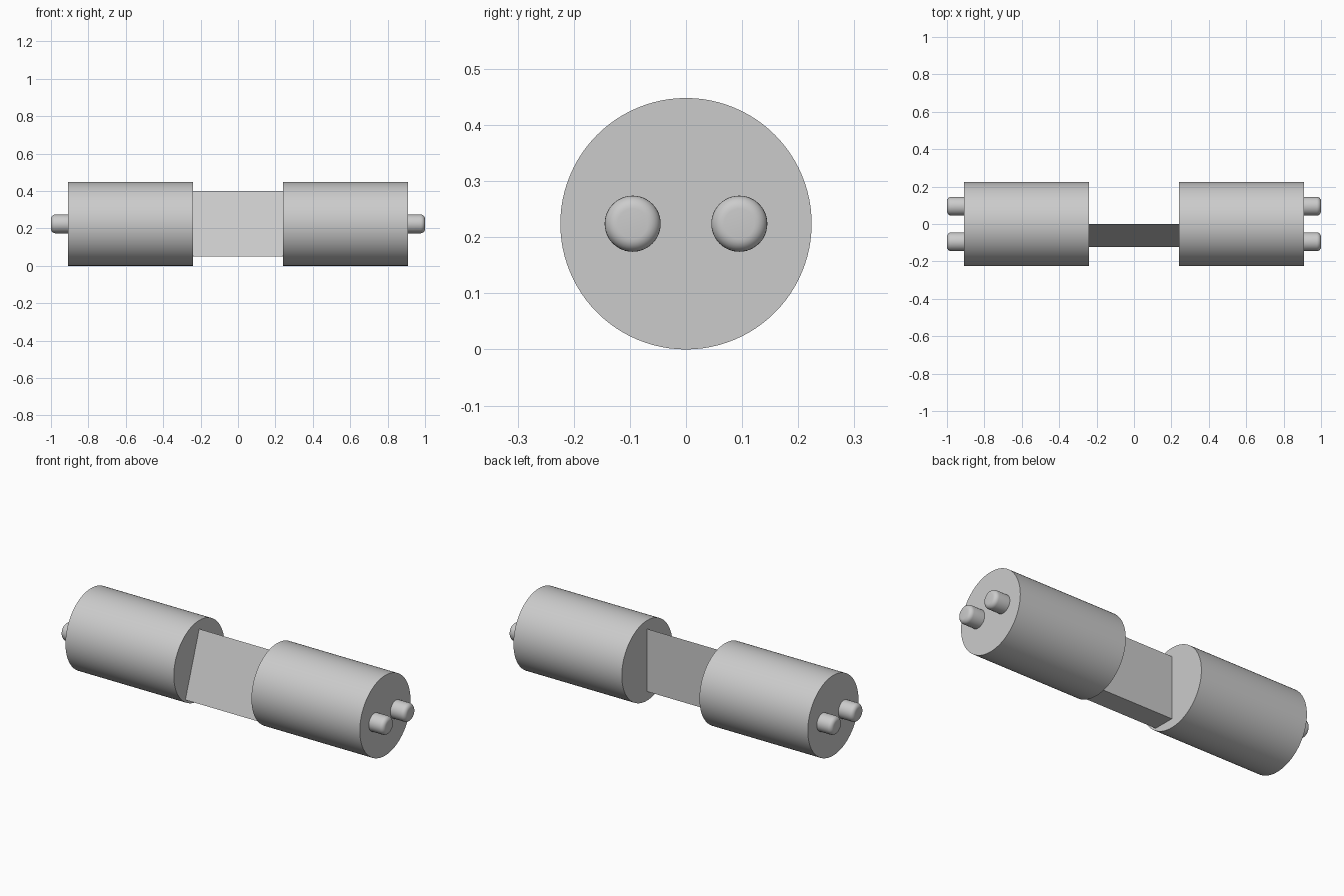
import bpy, bmesh, math
from mathutils import Vector

cube = bpy.data.objects.get("Cube")
if cube:
    bpy.data.objects.remove(cube, do_unlink=True)

GREY = (0.6, 0.6, 0.6, 1.0)
grey = bpy.data.materials.new("plain_grey")
grey.use_nodes = True
grey.diffuse_color = GREY
grey.node_tree.nodes["Principled BSDF"].inputs["Base Color"].default_value = GREY

RADIUS = 0.224       # barrel radius, also the height of the axis
INNER, OUTER = 0.24, 0.91
PIN_R, PIN_Y, PIN_TIP, ROUND = 0.05, 0.095, 1.0, 0.023


def finish(name, bm, smooth=False):
    bmesh.ops.remove_doubles(bm, verts=bm.verts, dist=1e-5)
    bmesh.ops.recalc_face_normals(bm, faces=bm.faces)
    mesh = bpy.data.meshes.new(name)
    bm.to_mesh(mesh)
    bm.free()
    mesh.materials.append(grey)
    obj = bpy.data.objects.new(name, mesh)
    bpy.context.collection.objects.link(obj)
    if smooth:
        bpy.ops.object.select_all(action="DESELECT")
        obj.select_set(True)
        bpy.context.view_layer.objects.active = obj
        bpy.ops.object.shade_smooth_by_angle(angle=math.radians(35))
    return obj


def lathe(name, profile, y, side, steps):
    """Turn an (x, radius) profile about a lengthwise axis at the given y."""
    bm = bmesh.new()
    rings = []
    for x, r in profile:
        rings.append([bm.verts.new((side * x,
                                    y + r * math.cos(math.tau * i / steps),
                                    RADIUS + r * math.sin(math.tau * i / steps)))
                      for i in range(steps)])
    for a, b in zip(rings, rings[1:]):
        for i in range(steps):
            j = (i + 1) % steps
            bm.faces.new((a[i], a[j], b[j], b[i]))
    bm.faces.new(rings[0])
    bm.faces.new(rings[-1])
    return finish(name, bm, smooth=True)


# Barrels and their rounded contact pins, one set at each end
pin_profile = [(OUTER - 0.01, PIN_R)]
for k in range(7):
    a = math.pi / 2 * k / 6
    pin_profile.append((PIN_TIP - ROUND + ROUND * math.sin(a),
                        PIN_R - ROUND + ROUND * math.cos(a)))

for side, label in ((1, "left"), (-1, "right")):
    lathe(label + "_barrel", [(INNER, RADIUS), (OUTER, RADIUS)], 0, side, 96)
    for y, place in ((-PIN_Y, "front"), (PIN_Y, "back")):
        lathe(f"{label}_{place}_pin", pin_profile, y, side, 48)

# Wedge bridge: upright back, sloping front, flat underside
bm = bmesh.new()
section = [(0, 0.40), (0, 0.05), (-0.122, 0.05)]
base = bm.faces.new([bm.verts.new((-INNER - 0.005, y, z)) for y, z in section])
grown = bmesh.ops.extrude_face_region(bm, geom=[base], use_keep_orig=True)
bmesh.ops.translate(bm, vec=Vector((2 * INNER + 0.01, 0, 0)),
                    verts=[v for v in grown["geom"] if isinstance(v, bmesh.types.BMVert)])
finish("wedge_bridge", bm)
